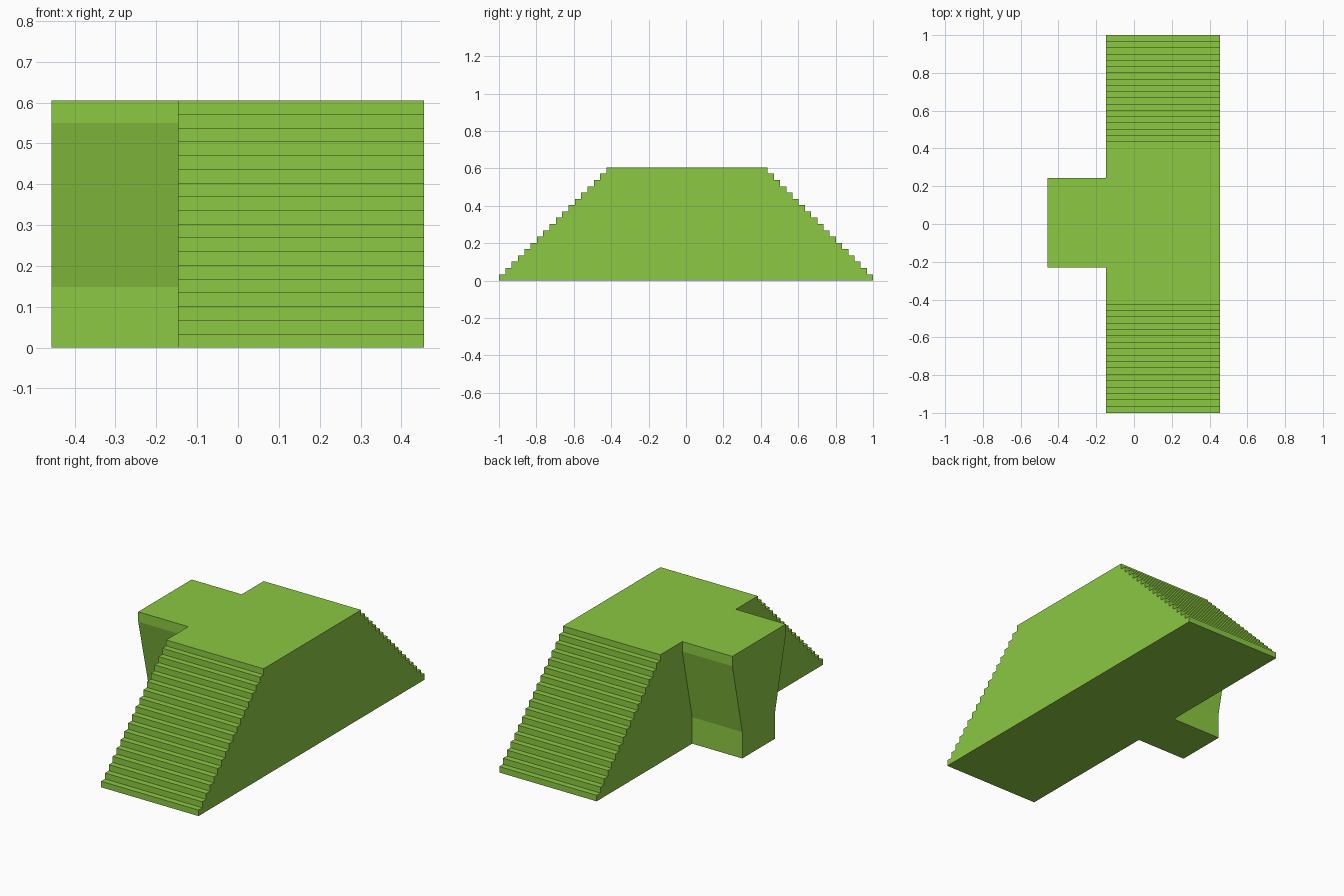
import bpy, bmesh

if "Cube" in bpy.data.objects:
    bpy.data.objects.remove(bpy.data.objects["Cube"])

mat = bpy.data.materials.new("green")
mat.diffuse_color = (0.26, 0.58, 0.055, 1)
mat.use_nodes = True
mat.node_tree.nodes["Principled BSDF"].inputs["Base Color"].default_value = mat.diffuse_color


def extruded(name, profile, x0, x1):
    """Extrude a closed (y, z) profile along x."""
    bm = bmesh.new()
    face = bm.faces.new([bm.verts.new((x0, y, z)) for y, z in profile])
    side = bmesh.ops.extrude_face_region(bm, geom=[face])["geom"]
    bmesh.ops.translate(bm, vec=(x1 - x0, 0, 0),
                        verts=[g for g in side if isinstance(g, bmesh.types.BMVert)])
    bmesh.ops.recalc_face_normals(bm, faces=bm.faces)
    mesh = bpy.data.meshes.new(name)
    bm.to_mesh(mesh)
    bm.free()
    mesh.materials.append(mat)
    obj = bpy.data.objects.new(name, mesh)
    bpy.context.collection.objects.link(obj)
    return obj


H = 0.605      # platform height
RISERS = 18    # steps per flight


def flight(y_end, y_top):
    """Step outline from the ground at y_end up to the platform at y_top."""
    rise, tread = H / RISERS, (y_top - y_end) / (RISERS - 1)
    pts = []
    for i in range(RISERS):
        y = y_end + i * tread
        pts += [(y, i * rise), (y, (i + 1) * rise)]
    return pts


# Platform with a flight of steps at each end
extruded("double_staircase", flight(-1, -0.425) + flight(1, 0.437)[::-1], -0.147, 0.456)

# Side landing on a pier that flares out towards the top
extruded("side_landing", [(-0.135, 0), (-0.135, 0.148), (-0.23, 0.55), (-0.23, H),
                          (0.243, H), (0.243, 0.55), (0.155, 0.148), (0.155, 0)],
         -0.457, -0.147)
